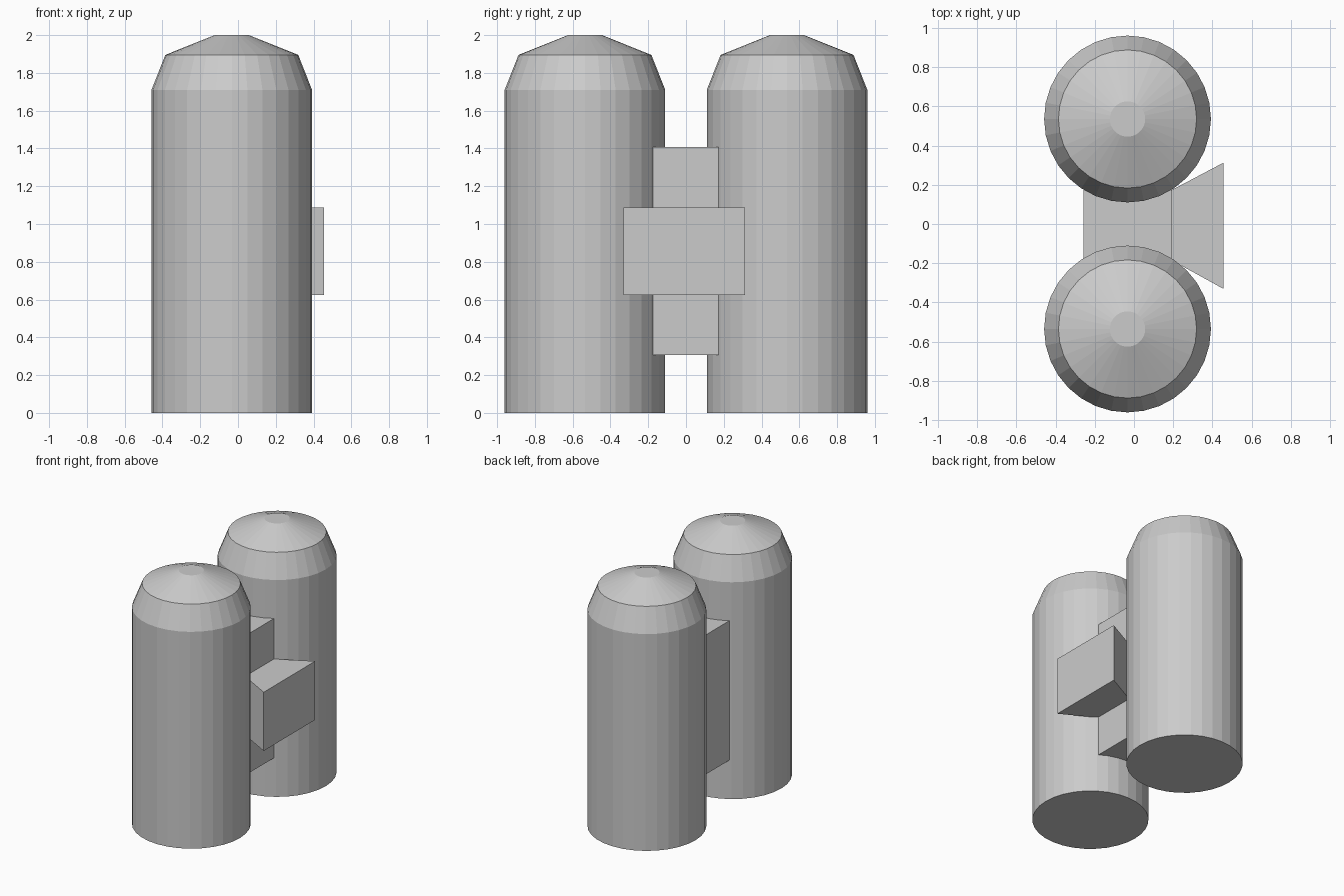
import bpy, bmesh
from math import cos, sin, tau

if "Cube" in bpy.data.objects:
    bpy.data.objects.remove(bpy.data.objects["Cube"])

SIDES = 32
TANK_X, TANK_Y = -0.033, 0.535
PROFILE = [(0.425, 0), (0.425, 1.71), (0.352, 1.895), (0.09, 2.0)]


def loft(name, loops, location=(0, 0, 0)):
    """Closed, flat-shaded solid through matching vertex loops."""
    bm = bmesh.new()
    rings = [[bm.verts.new(p) for p in loop] for loop in loops]
    n = len(rings[0])
    for a, b in zip(rings, rings[1:]):
        for i in range(n):
            j = (i + 1) % n
            bm.faces.new((a[i], a[j], b[j], b[i]))
    bm.faces.new(rings[0][::-1])
    bm.faces.new(rings[-1])
    bmesh.ops.recalc_face_normals(bm, faces=bm.faces)
    mesh = bpy.data.meshes.new(name)
    bm.to_mesh(mesh)
    bm.free()
    obj = bpy.data.objects.new(name, mesh)
    obj.location = location
    bpy.context.collection.objects.link(obj)
    return obj


def rect(x, y0, y1, z0, z1):
    return [(x, y0, z0), (x, y1, z0), (x, y1, z1), (x, y0, z1)]


# Pair of tanks with stepped conical tops
circle = [(cos(tau * i / SIDES), sin(tau * i / SIDES)) for i in range(SIDES)]
for side, name in ((-1, "front_tank"), (1, "back_tank")):
    loft(name, [[(r * c, r * s, z) for c, s in circle] for r, z in PROFILE],
         (TANK_X, side * TANK_Y, 0))

# Block joining the tanks
loft("connecting_block", [rect(-0.257, -0.178, 0.173, 0.307, 1.407),
                          rect(0.192, -0.178, 0.173, 0.307, 1.407)])

# Flared mounting bracket on the right side
loft("flared_bracket", [rect(0.192, -0.185, 0.173, 0.625, 1.088),
                        rect(0.455, -0.33, 0.312, 0.625, 1.088)])
